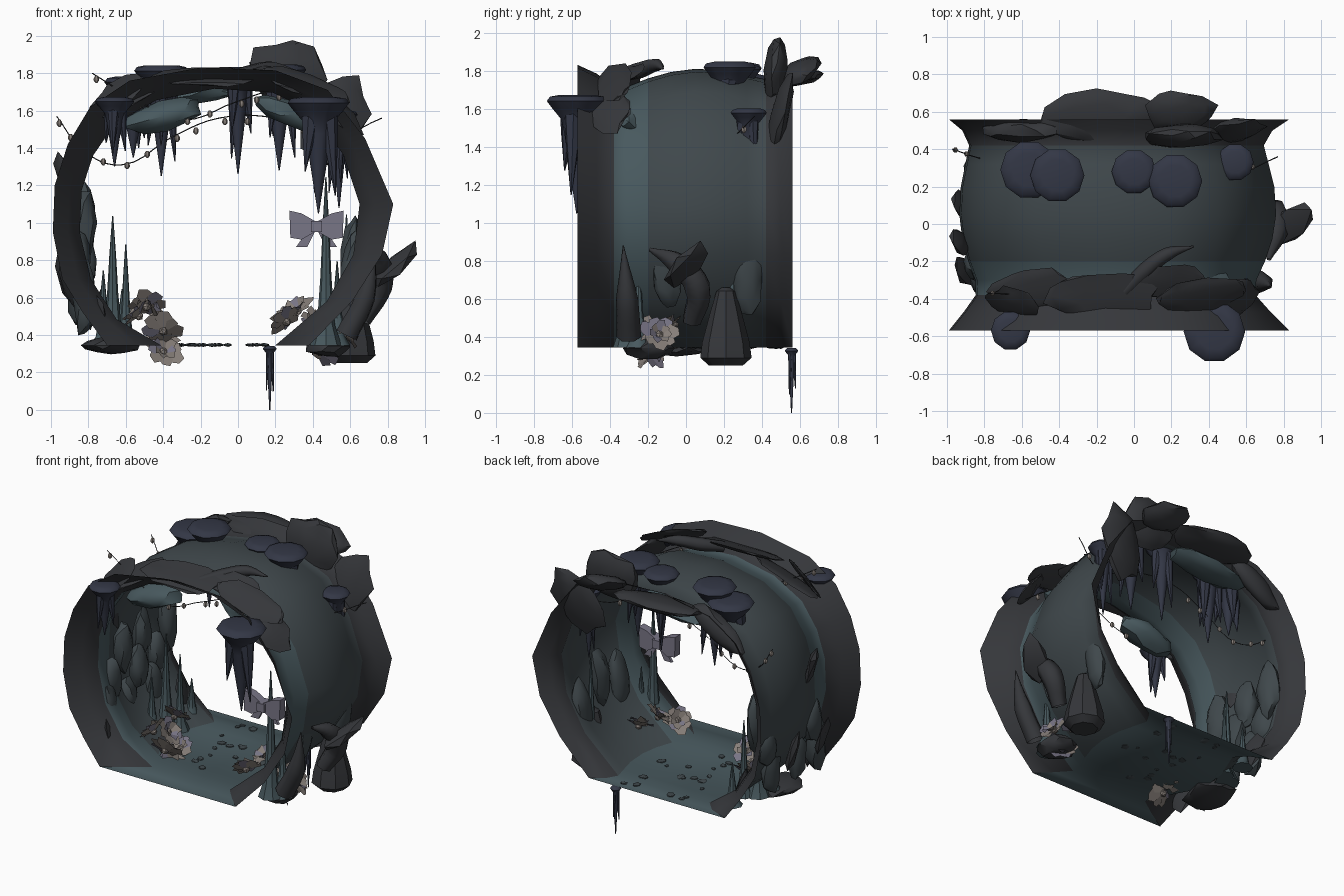
import bpy, bmesh, math, random
from mathutils import Vector, Matrix, Euler

if "Cube" in bpy.data.objects:
    bpy.data.objects.remove(bpy.data.objects["Cube"])
random.seed(7)

def mat(name, c):
    m = bpy.data.materials.new(name)
    m.diffuse_color = (*c, 1)
    m.use_nodes = True
    m.node_tree.nodes["Principled BSDF"].inputs["Base Color"].default_value = m.diffuse_color
    return m
DARK = mat("dark_rock", (0.036, 0.038, 0.043))
MID = mat("slate_rock", (0.05, 0.064, 0.071))
TEAL = mat("teal_rock", (0.065, 0.1, 0.113))
BLUE = mat("blue_stone", (0.033, 0.038, 0.06))
TAN = mat("tan", (0.24, 0.21, 0.19))
LILAC = mat("lilac", (0.19, 0.18, 0.24))

def finish(name, bm, mats, angle=40):
    me = bpy.data.meshes.new(name)
    bm.to_mesh(me)
    bm.free()
    ob = bpy.data.objects.new(name, me)
    bpy.context.collection.objects.link(ob)
    for m in mats:
        me.materials.append(m)
    bpy.ops.object.select_all(action='DESELECT')
    ob.select_set(True)
    bpy.context.view_layer.objects.active = ob
    bpy.ops.object.shade_smooth_by_angle(angle=math.radians(angle))
    return ob

def rock(name, loc, size, rot=(0, 0, 0), m=DARK, sub=2, jitter=0.13):
    """Lumpy boulder or, with one small size, a thin slab."""
    bm = bmesh.new()
    bmesh.ops.create_icosphere(bm, subdivisions=sub, radius=1)
    for v in bm.verts:
        v.co *= 1 + random.uniform(-jitter, jitter)
    R = Euler([math.radians(a) for a in rot]).to_matrix().to_4x4()
    bm.transform(Matrix.Translation(loc) @ R @ Matrix.Diagonal((*size, 1)))
    return finish(name, bm, [m], 35)

def lathe(bm, loc, prof, n=9, lean=(0, 0)):
    """Revolve (radius, dz) points; the end points close to a tip."""
    rings = []
    z0, z1 = prof[0][1], prof[-1][1]
    for r, z in prof:
        k = (z - z0) / (z1 - z0)
        c = Vector(loc) + Vector((lean[0] * k, lean[1] * k, z))
        rings.append([bm.verts.new(c + Vector((r * math.cos(a), r * math.sin(a), 0)))
                      for a in (2 * math.pi * i / n for i in range(n))])
    for a, b in zip(rings, rings[1:]):
        for i in range(n):
            bm.faces.new((a[i], a[(i + 1) % n], b[(i + 1) % n], b[i]))
    bm.faces.new(rings[0])
    bm.faces.new(rings[-1])
    bmesh.ops.recalc_face_normals(bm, faces=bm.faces)

def tube(name, pts, depth, radii, m, res=1):
    cu = bpy.data.curves.new(name, 'CURVE')
    cu.dimensions = '3D'
    cu.bevel_depth, cu.bevel_resolution, cu.resolution_u = depth, res, 5
    s = cu.splines.new('BEZIER')
    s.bezier_points.add(len(pts) - 1)
    for bp, p, r in zip(s.bezier_points, pts, radii):
        bp.co, bp.radius = p, r
        bp.handle_left_type = bp.handle_right_type = 'AUTO'
    ob = bpy.data.objects.new(name, cu)
    bpy.context.collection.objects.link(ob)
    cu.materials.append(m)
    bpy.ops.object.select_all(action='DESELECT')
    ob.select_set(True)
    bpy.context.view_layer.objects.active = ob
    bpy.ops.object.convert(target='MESH')
    return bpy.context.view_layer.objects.active

# Tunnel shell: flared at both mouths, bulging in the middle, flat floor
outer = [(-.70, .345), (-.83, .52), (-.94, .7), (-.99, .95), (-.98, 1.2), (-.91, 1.42), (-.79, 1.62), (-.58, 1.76),
         (-.2, 1.83), (.2, 1.815), (.48, 1.71), (.68, 1.45), (.83, 1.1), (.77, .83), (.61, .58), (.38, .345)]
neck = [(-.38, .345), (-.63, .48), (-.77, .7), (-.83, .95), (-.82, 1.17), (-.76, 1.35), (-.64, 1.52), (-.42, 1.64),
        (-.12, 1.70), (.18, 1.68), (.40, 1.57), (.55, 1.35), (.63, 1.1), (.60, .83), (.46, .58), (.18, .345)]
stations = [(-.57, 1), (-.47, .5), (-.38, .1), (-.3, .12), (-.2, .35), (-.08, .55), (.05, .65), (.2, .6),
            (.32, .45), (.42, .32), (.5, .55), (.56, 1)]
bm = bmesh.new()
rows = [[bm.verts.new((n[0] + (o[0] - n[0]) * t, y, n[1] + (o[1] - n[1]) * min(1, t * 1.3))) for o, n in zip(outer, neck)]
        for y, t in stations]
for j, (a, b) in enumerate(zip(rows, rows[1:])):
    for i in range(len(a)):
        k = (i + 1) % len(a)
        f = bm.faces.new((a[i], b[i], b[k], a[k]))
        f.material_index = 0 if j in (0, 1, 9, 10) else (2 if j in (2, 3) else 1)
        if k == 0:
            f.material_index = 2
finish("tunnel_shell", bm, [DARK, MID, TEAL], 50)

# Thin slabs over the front arch
for loc, size, rot in [((-.55, -.36, 1.69), (.26, .13, .018), (18, -25, 10)), ((-.65, -.42, 1.68), (.17, .1, .015), (40, -40, 0)),
                       ((-.15, -.38, 1.78), (.3, .13, .018), (20, 0, 0)), ((.2, -.3, 1.78), (.2, .1, .015), (28, 10, 0)),
                       ((.38, -.38, 1.73), (.26, .1, .018), (35, 20, 5)), ((.55, -.4, 1.58), (.15, .12, .02), (25, 48, 0))]:
    rock("front_arch_slab", loc, size, rot, jitter=.2)
tube("front_arch_horn", [(-.05, -.36, 1.77), (.06, -.25, 1.8), (.18, -.16, 1.83), (.32, -.12, 1.81)], .045, [.8, 1, .8, .1], DARK)

# Crags over the back arch
for loc, size, rot in [((.26, .47, 1.8), (.21, .06, .18), (-8, 10, 0)), ((.52, .49, 1.55), (.16, .045, .25), (-15, 28, 0)),
                       ((-.2, .58, 1.76), (.32, .16, .04), (10, 0, 0)), ((.25, .6, 1.8), (.2, .12, .05), (25, 12, 0)),
                       ((-.6, .5, 1.66), (.24, .06, .08), (0, -32, 0))]:
    rock("back_arch_crag", loc, size, rot)

# Ceiling lumps inside
for loc, size, rot in [((-.4, -.36, 1.57), (.22, .1, .08), (0, -15, 0)), ((.3, -.3, 1.58), (.22, .1, .07), (0, 22, 0)),
                       ((-.25, .42, 1.68), (.3, .12, .05), (0, -8, 0))]:
    rock("ceiling_lump", loc, size, rot, TEAL)

# Upright boulders along the left wall
for i in range(9):
    y = -.3 + .085 * i
    h = random.uniform(.14, .22)
    rock("left_wall_boulder", (-.82 - .03 * (i % 2), y, .6 + .2 * (i % 3)), (.06, .085, h), (0, 0, 10), MID)
for x, y, z in [(-.74, -.38, .5), (-.7, .38, .5), (-.92, .1, .7), (-.91, -.25, .68), (-.93, -.1, 1.25)]:
    rock("left_wall_shard", (x, y, z), (.03, .09, .15), (0, -15, 20), DARK, 1)
rock("left_foot_rock", (-.68, -.05, .345), (.15, .2, .045))

# Rocks on and beyond the right wall
bm = bmesh.new()
lathe(bm, (.6, .21, .25), [(.09, 0), (.135, .04), (.125, .12), (.085, .27), (.05, .39), (.02, .41)], 8)
finish("right_foot_boulder", bm, [DARK], 35)
rock("right_wall_slab", (.84, .0, .77), (.19, .1, .05), (0, -38, 35), DARK, 1)
rock("right_front_rock", (.48, -.2, .34), (.12, .13, .06))
tube("right_wall_horn", [(.72, -.19, .86), (.76, -.05, .79), (.75, .06, .66), (.66, .03, .48)], .075, [.15, .8, 1, .7], DARK)
tube("right_wall_spike", [(.58, -.3, .4), (.68, -.31, .6), (.73, -.33, .88)], .065, [1, .9, .05], DARK)
for y, z in [(-.1, .75), (.12, .85), (.32, .7)]:
    rock("right_inner_boulder", (.6, y, z), (.05, .08, .2), (0, 8, 0), MID)

# Hanging stalactites: round cap flowing into a long tip, with side tips
def stalactite(x, y, top, tip, r, sides=3):
    bm = bmesh.new()
    L = top - tip
    lathe(bm, (x, y, top), [(r * .6, .012), (r * .9, .003), (r, -.12 * r), (r * .82, -.35 * r), (r * .52, -.7 * r),
                            (r * .42, -.3 * L), (r * .25, -.6 * L), (.003, -L)], 10)
    for k in range(sides):
        a = k * 2.1 + x * 9
        c, s = math.cos(a) * r * .32, math.sin(a) * r * .32
        q = random.uniform(.5, .8)
        lathe(bm, (x + c, y + s, top - .4 * r), [(r * .33, 0), (r * .22, -q * L * .4), (.003, -q * L)], 7, (c * .8, s * .8))
    finish("stalactite", bm, [BLUE], 50)
for a in [(-.66, -.57, 1.66, 1.3, .105), (.43, -.575, 1.66, 1.05, .165), (-.56, .29, 1.77, 1.35, .155), (-.41, .26, 1.83, 1.25, .145),
          (.0, .28, 1.82, 1.26, .12), (.22, .23, 1.835, 1.28, .145), (.54, .33, 1.59, 1.08, .1), (.17, .555, .33, 0, .037)]:
    stalactite(*a)

# Standing stalagmites
for x, y, h, r in [(-.67, .14, .69, .06), (-.6, .2, .54, .045), (-.72, .05, .4, .05), (.47, -.3, .9, .06), (.53, -.25, .45, .05),
                   (.58, .25, .7, .05), (-.62, .36, .3, .05)]:
    bm = bmesh.new()
    lathe(bm, (x, y, .345), [(r * 1.4, 0), (r * .8, .12 * h), (r * .5, .4 * h), (r * .3, .7 * h), (.003, h)], 8)
    finish("stalagmite", bm, [TEAL])

# Flower clumps at both wall feet
def flower(loc, r, tilt):
    bm = bmesh.new()
    n = 7
    for ring, (ln, up) in enumerate([(1, .25), (.65, .7)]):
        for i in range(n):
            a = 2 * math.pi * (i + ring * .5) / n
            q = r * ln * random.uniform(.8, 1.15)
            d, s = Vector((math.cos(a), math.sin(a), 0)), Vector((-math.sin(a), math.cos(a), 0))
            u = Vector((0, 0, q * up))
            v = [bm.verts.new(p) for p in (d * .1 * r, d * q * .6 + s * q * .42 + u, d * q + s * q * .2 + u * .8,
                                           d * q * .95 - s * q * .25 + u * 1.2, d * q * .55 - s * q * .4 + u * .7)]
            bm.faces.new(v).material_index = random.choice((0, 0, 1))
    bmesh.ops.create_icosphere(bm, subdivisions=1, radius=r * .25)
    bm.transform(Matrix.Translation(loc) @ Euler(tilt).to_matrix().to_4x4())
    finish("flower", bm, [TAN, LILAC], 30)
left = [(-.45, -.15, .5), (-.4, -.26, .42), (-.49, -.02, .55), (-.53, -.2, .5), (-.41, -.06, .36), (-.4, -.18, .31)]
right = [(.26, -.28, .47), (.32, -.14, .53), (.42, -.06, .47), (.48, -.24, .43), (.56, -.14, .41), (.44, -.19, .31)]
for side, pts in ((1, left), (-1, right)):
    for i, p in enumerate(pts):
        flower(p, .1, (random.uniform(-.9, .3), side * random.uniform(.5, 1.1), i))

# Ribbon bow tied to the front right stalagmite
bm = bmesh.new()
def plate(pts, y, t):
    a = [bm.verts.new((x, y - t, z)) for x, z in pts]
    b = [bm.verts.new((x, y + t, z)) for x, z in pts]
    bm.faces.new(a)
    bm.faces.new(b[::-1])
    for i in range(len(a)):
        k = (i + 1) % len(a)
        bm.faces.new((a[i], b[i], b[k], a[k]))
for s in (-1, 1):
    plate([(.42 + s * x, z) for x, z in ((.01, 1.01), (.08, 1.05), (.145, 1.065), (.14, .92), (.08, .91), (.01, .95))], -.3, .03)
    plate([(.42 + s * x, z) for x, z in ((.0, .97), (.04, .97), (.11, .87), (.05, .87))], -.29, .01)
plate([(.39, 1.01), (.45, 1.01), (.45, .95), (.39, .95)], -.3, .045)
bmesh.ops.recalc_face_normals(bm, faces=bm.faces)
finish("ribbon_bow", bm, [LILAC], 30)

# Light strings with small bulbs
strings = [[(-.97, .4, 1.57), (-.82, .35, 1.38), (-.62, .3, 1.31), (-.35, .28, 1.46), (-.1, .28, 1.56), (.2, .25, 1.56), (.5, .25, 1.46), (.77, .36, 1.56)],
           [(-.78, -.37, 1.8), (-.55, -.38, 1.66), (-.3, -.4, 1.55), (0, -.4, 1.65), (.2, -.37, 1.7), (.4, -.37, 1.62), (.62, -.36, 1.47)]]
for pts in strings:
    tube("light_string", pts, .003, [1] * len(pts), DARK, 0)
    bm = bmesh.new()
    for p, q in zip(pts, pts[1:]):
        for k in (.1, .5):
            c = Vector(p).lerp(Vector(q), k)
            lathe(bm, c, [(.006, 0), (.014, -.012), (.015, -.025), (.005, -.038)], 6)
    finish("light_bulbs", bm, [TAN])

# Flat pebbles on the floor
for i in range(20):
    r = random.uniform(.012, .032)
    rock("pebble", (random.uniform(-.33, .15), random.uniform(-.3, .5), .347), (r * 1.3, r, .01), (0, 0, i * 40), MID, 1)
